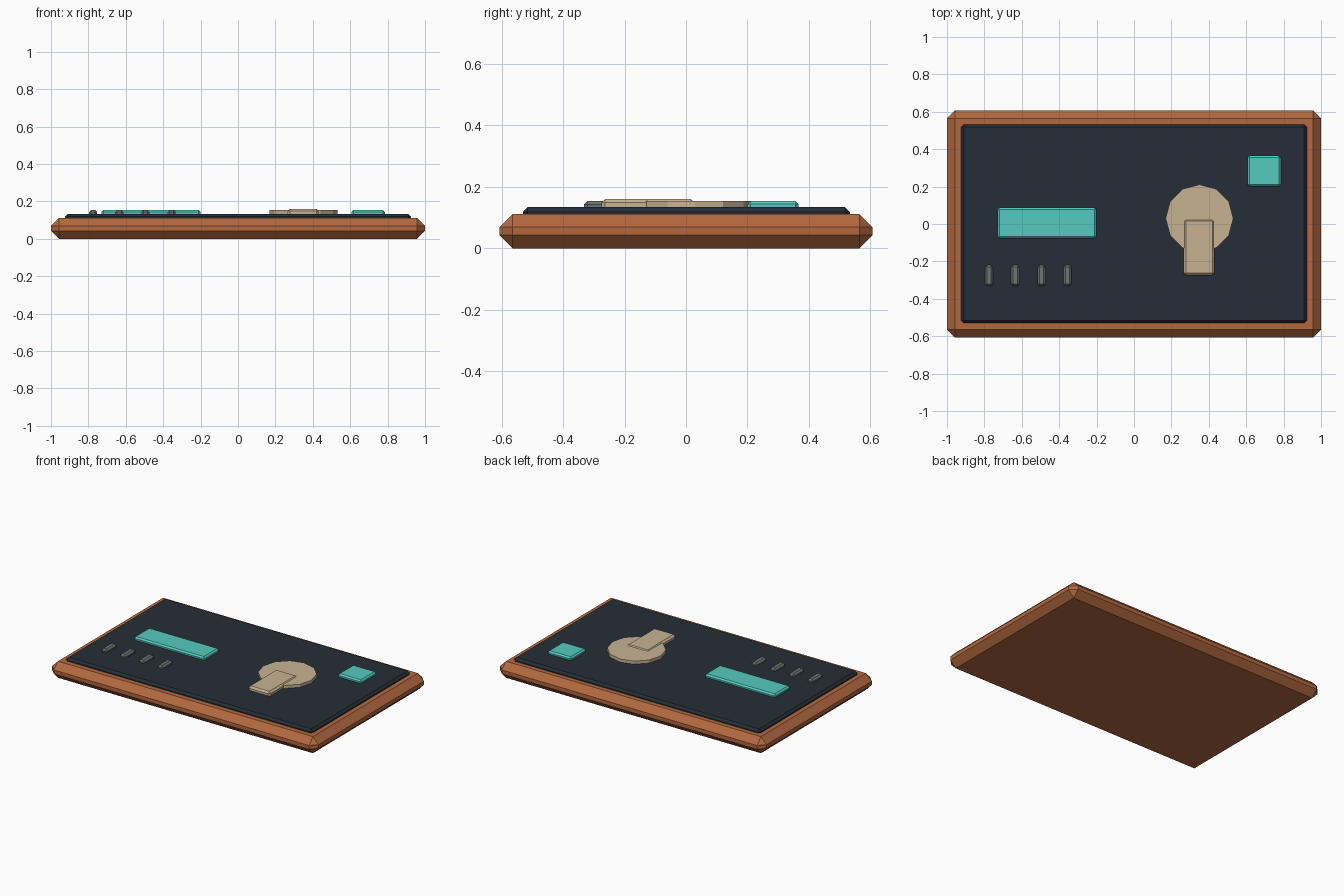
import bpy
import math

cube = bpy.data.objects.get("Cube")
if cube:
    bpy.data.objects.remove(cube, do_unlink=True)


def material(name, color):
    mat = bpy.data.materials.new(name)
    mat.use_nodes = True
    mat.diffuse_color = (*color, 1)
    mat.node_tree.nodes["Principled BSDF"].inputs["Base Color"].default_value = (*color, 1)
    return mat


WOOD = material("warm wood", (0.45, 0.14, 0.05))
NAVY = material("dark navy", (0.018, 0.027, 0.037))
TEAL = material("bright teal", (0.09, 0.6, 0.53))
TAN = material("pale tan", (0.58, 0.45, 0.29))
GREY = material("slot grey", (0.15, 0.18, 0.18))


def finish(obj, name, mat, bevel):
    obj.name = name
    obj.data.materials.append(mat)
    if bevel:
        mod = obj.modifiers.new("Chamfer", "BEVEL")
        mod.width = bevel
        mod.segments = 1
        mod.limit_method = "ANGLE"
    return obj


def box(name, x, y, z, mat, bevel):
    """Chamfered box given by its (min, max) along each axis."""
    center = [(a + b) / 2 for a, b in (x, y, z)]
    bpy.ops.mesh.primitive_cube_add(size=1, location=center)
    obj = bpy.context.object
    size = [b - a for a, b in (x, y, z)]
    for v in obj.data.vertices:
        for i in range(3):
            v.co[i] *= size[i]
    return finish(obj, name, mat, bevel)


# Base slab and inset panel
box("wooden_base", (-1, 1), (-0.607, 0.607), (0, 0.112), WOOD, 0.043)
box("top_panel", (-0.925, 0.925), (-0.53, 0.533), (0.08, 0.134), NAVY, 0.015)

# Display strip and square button
box("display_strip", (-0.73, -0.2), (-0.077, 0.088), (0.115, 0.154), TEAL, 0.01)
box("square_button", (0.607, 0.785), (0.2, 0.366), (0.115, 0.154), TEAL, 0.01)

# Dial disc and its pointer
bpy.ops.mesh.primitive_cylinder_add(vertices=12, radius=0.181, depth=0.04,
                                    location=(0.35, 0.03, 0.135))
finish(bpy.context.object, "dial_disc", TAN, 0)
box("dial_pointer", (0.265, 0.431), (-0.275, 0.028), (0.115, 0.161), TAN, 0.012)

# Row of small slots
for i in range(4):
    x = -0.775 + i * 0.14
    box(f"slot_{i + 1}", (x - 0.022, x + 0.022), (-0.332, -0.22),
        (0.115, 0.154), GREY, 0.011)
